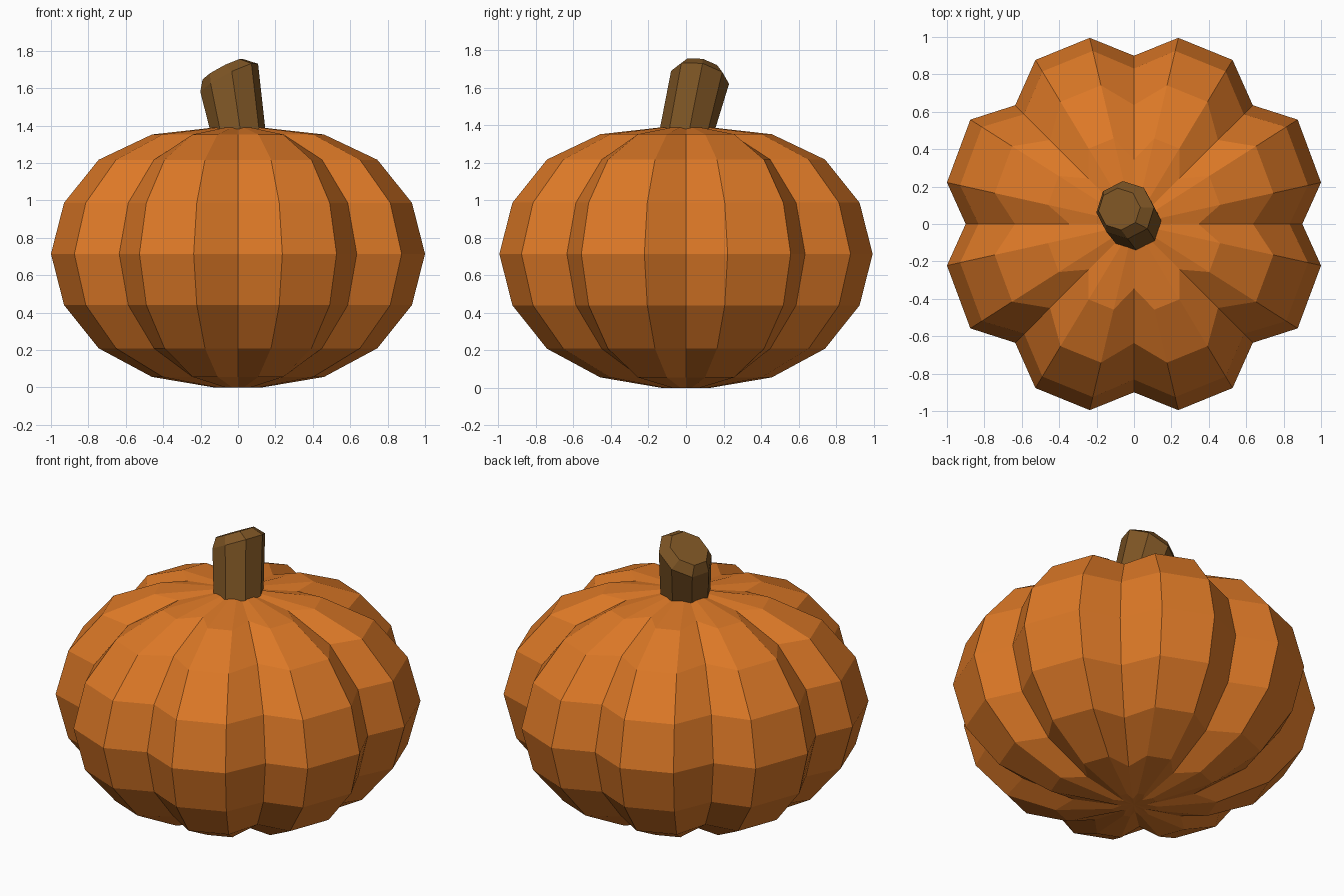
import bpy, bmesh, math
from mathutils import Vector, Matrix

if "Cube" in bpy.data.objects:
    bpy.data.objects.remove(bpy.data.objects["Cube"])


def material(name, rgb):
    m = bpy.data.materials.new(name)
    m.diffuse_color = (*rgb, 1)
    m.use_nodes = True
    m.node_tree.nodes["Principled BSDF"].inputs["Base Color"].default_value = m.diffuse_color
    return m


def loft(name, rings, mat, start=None, end=None):
    """Join rings with quads; close each end with a pole point or a flat cap."""
    bm = bmesh.new()
    loops = [[bm.verts.new(p) for p in ring] for ring in rings]
    n = len(loops[0])
    for a, b in zip(loops, loops[1:]):
        for i in range(n):
            j = (i + 1) % n
            bm.faces.new((a[i], a[j], b[j], b[i]))
    for loop, pole in ((loops[0], start), (loops[-1], end)):
        if pole is None:
            bm.faces.new(loop)
        else:
            tip = bm.verts.new(pole)
            for i in range(n):
                bm.faces.new((loop[i], loop[(i + 1) % n], tip))
    bmesh.ops.recalc_face_normals(bm, faces=bm.faces)
    mesh = bpy.data.meshes.new(name)
    bm.to_mesh(mesh)
    bm.free()
    mesh.materials.append(mat)
    obj = bpy.data.objects.new(name, mesh)
    bpy.context.collection.objects.link(obj)
    return obj


orange = material("orange rind", (0.72, 0.19, 0.02))
brown = material("brown stem", (0.205, 0.09, 0.018))

# Lobed outline: one quadrant (x, y, is_valley), mirrored to all four
quadrant = [(0.9, 0, 1), (1.0, 0.222, 0), (0.875, 0.558, 0),
            (0.635, 0.635, 1), (0.527, 0.877, 0), (0.237, 0.995, 0), (0, 0.9, 1)]
half = quadrant + [(-x, y, v) for x, y, v in quadrant[-2::-1]]
outline = half + [(x, -y, v) for x, y, v in half[-2:0:-1]]

# Pumpkin rings: height, ridge scale, valley scale
levels = [(0.0, 0.13, 0.08), (0.056, 0.46, 0.383), (0.209, 0.745, 0.707),
          (0.44, 0.93, 0.924), (0.714, 1.0, 1.0), (0.987, 0.93, 0.924),
          (1.217, 0.745, 0.707), (1.352, 0.46, 0.383), (1.389, 0.13, 0.08)]
rings = [[(x * (valley if v else ridge), y * (valley if v else ridge), z)
          for x, y, v in outline] for z, ridge, valley in levels]
loft("pumpkin_body", rings, orange, (0, 0, 0.002), (0, 0, 1.39))


# Stem: leaning eight-sided post with a slanted, bevelled end
def octagon(cx, cy, cz, r, sx=0.0, sy=0.0):
    pts = []
    for i in range(8):
        a = math.radians(45 * i + 5)
        dx, dy = r * math.cos(a), r * math.sin(a)
        pts.append((cx + dx, cy + dy, cz + sx * dx + sy * dy))
    return pts


loft("stem", [octagon(0.005, -0.002, 1.34, 0.146),
              octagon(-0.047, 0.075, 1.655, 0.155, 0.5, -0.18),
              octagon(-0.078, 0.08, 1.7, 0.112, 0.5, -0.18)], brown)
